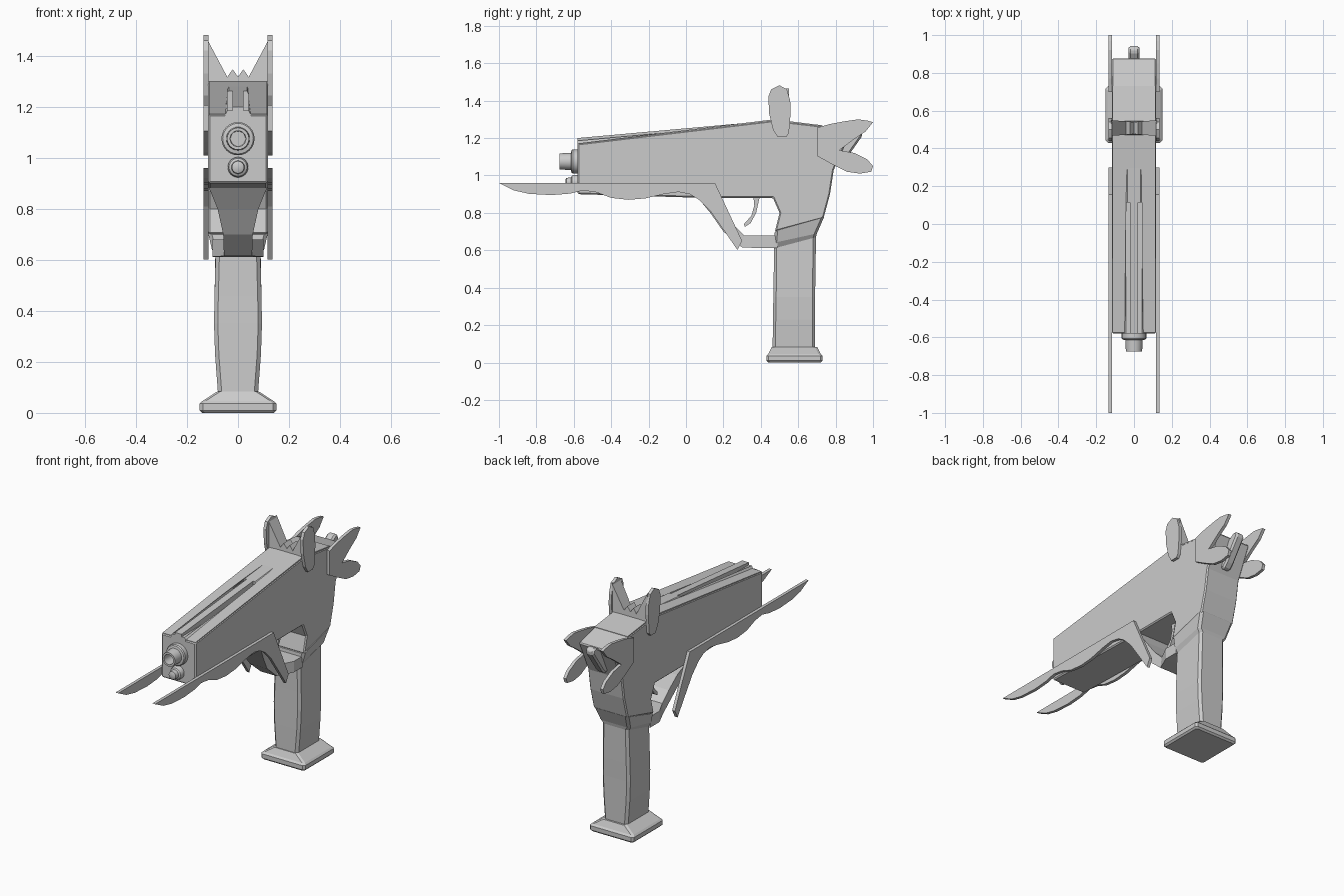
import bpy, bmesh, math
from mathutils import Matrix


def finish(name, bm, bevel=0.0):
    bmesh.ops.recalc_face_normals(bm, faces=bm.faces[:])
    me = bpy.data.meshes.new(name)
    bm.to_mesh(me)
    bm.free()
    ob = bpy.data.objects.new(name, me)
    bpy.context.collection.objects.link(ob)
    if bevel:
        m = ob.modifiers.new("edge_bevel", 'BEVEL')
        m.width = bevel
        m.segments = 1
        m.angle_limit = math.radians(40)
    return ob


def loft(name, rings, bevel=0.0):
    """Skin a row of equal-length closed rings and cap both ends."""
    bm = bmesh.new()
    vs = [[bm.verts.new(p) for p in r] for r in rings]
    n = len(vs[0])
    for a, b in zip(vs, vs[1:]):
        for i in range(n):
            j = (i + 1) % n
            bm.faces.new((a[i], a[j], b[j], b[i]))
    bm.faces.new(vs[0])
    bm.faces.new(vs[-1])
    return finish(name, bm, bevel)


def side_plate(name, pts, x0, x1, bevel=0.0):
    """Side profile (y, z) extruded along x."""
    return loft(name, [[(x, y, z) for y, z in pts] for x in (x0, x1)], bevel)


def rect(hw, y0, y1, z0, z1, c=0.015):
    """Chamfered horizontal section; z runs from z0 (front) to z1 (back)."""
    pts = [(-hw + c, y0), (hw - c, y0), (hw, y0 + c), (hw, y1 - c),
           (hw - c, y1), (-hw + c, y1), (-hw, y1 - c), (-hw, y0 + c)]
    return [(x, y, z0 + (z1 - z0) * (y - y0) / (y1 - y0)) for x, y in pts]


def lathe_y(name, prof, zc, n=24):
    """Turned part around the y axis from (radius, y) pairs."""
    ob = loft(name, [[(r * math.cos(2 * math.pi * i / n), y,
                       zc + r * math.sin(2 * math.pi * i / n))
                      for i in range(n)] for r, y in prof])
    bpy.context.view_layer.objects.active = ob
    ob.select_set(True)
    bpy.ops.object.shade_smooth_by_angle()
    ob.select_set(False)
    return ob


# main body with the trigger cut-out at its lower edge
body = side_plate("body", [
    (-0.58, 0.90), (-0.58, 1.17), (0.47, 1.295), (0.73, 1.265), (0.88, 1.225),
    (0.79, 1.03), (0.77, 0.90), (0.735, 0.77), (0.475, 0.70), (0.50, 0.80),
    (0.465, 0.88), (0.10, 0.88)], -0.117, 0.117, 0.007)

# raised sighting rib that fades into the body
rib = loft("top_rib", [
    [(-0.05, -0.58, 1.15), (0.05, -0.58, 1.15), (0.05, -0.58, 1.17),
     (0.035, -0.58, 1.2), (-0.035, -0.58, 1.2), (-0.05, -0.58, 1.17)],
    [(-0.05, 0.5, 1.27), (0.05, 0.5, 1.27), (0.05, 0.5, 1.292),
     (0.035, 0.5, 1.297), (-0.035, 0.5, 1.297), (-0.05, 0.5, 1.292)]])
top = loft("top_cover", [
    [(x, y, z - d) for x, d in ((-0.113, 0.03), (0.113, 0.03), (0.113, 0), (-0.113, 0))]
    for y, z in ((-0.575, 1.172), (0.47, 1.3), (0.73, 1.268))])

# two long grooves in the top
for s in (-1, 1):
    cut = side_plate("groove_cutter", [(-0.7, 1.185), (0.115, 1.185), (0.115, 1.4), (-0.7, 1.4)],
                     s * 0.022, s * 0.042)
    cut.hide_render = True
    cut.hide_set(True)
    for ob in (body, rib, top):
        m = ob.modifiers.new("groove", 'BOOLEAN')
        m.object = cut
        m.solver = 'EXACT'

# frame neck and grip
loft("grip", [
    rect(0.117, 0.475, 0.737, 0.70, 0.775),
    rect(0.103, 0.47, 0.70, 0.64, 0.69),
    rect(0.088, 0.47, 0.695, 0.61, 0.67),
    rect(0.092, 0.469, 0.692, 0.46, 0.46),
    rect(0.094, 0.467, 0.69, 0.35, 0.35),
    rect(0.09, 0.465, 0.69, 0.23, 0.23),
    rect(0.078, 0.463, 0.69, 0.07, 0.07)])

# flared foot of the grip
loft("grip_foot", [rect(hw, 0.58 - d, 0.58 + d, z, z, 0.012) for z, hw, d in (
    (0.0, 0.14, 0.14), (0.01, 0.15, 0.15), (0.036, 0.15, 0.15),
    (0.046, 0.14, 0.14), (0.083, 0.083, 0.122))])

# trigger guard strap: outer point, inner point, half width
guard = [((0.06, 0.885), (0.17, 0.885), 0.115), ((0.13, 0.80), (0.20, 0.82), 0.08),
         ((0.20, 0.70), (0.25, 0.74), 0.058), ((0.30, 0.615), (0.31, 0.68), 0.055),
         ((0.40, 0.612), (0.40, 0.68), 0.10), ((0.49, 0.612), (0.49, 0.68), 0.10)]
loft("trigger_guard", [[(-w, *o), (w, *o), (w, *i), (-w, *i)] for o, i, w in guard])

# trigger
side_plate("trigger", [(0.36, 0.89), (0.365, 0.84), (0.35, 0.785), (0.31, 0.74), (0.315, 0.725),
                       (0.345, 0.745), (0.375, 0.80), (0.395, 0.89)], -0.025, 0.025)

# hammer at the rear
side_plate("hammer", [(0.78, 1.06), (0.84, 1.2), (0.91, 1.245), (0.935, 1.24), (0.945, 1.215),
                      (0.85, 1.08), (0.82, 1.05)], -0.028, 0.028, 0.01)

# muzzle with bore, and the guide rod below
lathe_y("muzzle", [(0.065, -0.56), (0.065, -0.605), (0.06, -0.612), (0.046, -0.615), (0.043, -0.675),
                   (0.031, -0.675), (0.029, -0.59)], 1.075)
lathe_y("guide_rod", [(0.04, -0.56), (0.04, -0.60), (0.035, -0.61), (0.026, -0.615),
                      (0.024, -0.64), (0.012, -0.645)], 0.963)

# rear sight with a deep V between the ears
half = [(0.121, 1.465), (0.042, 1.317), (0.021, 1.347)]
sight = [(-0.121, 1.26)] + [(-x, z) for x, z in half] + [(0, 1.318)] + half[::-1] + [(0.121, 1.26)]
loft("rear_sight", [[(x, 0.508 + s * (0.032 + 0.08 * abs(x)), z) for x, z in sight] for s in (-1, 1)])

# flat ornamental plates, same on both sides
blade = [(-1.0, 0.96), (0.155, 0.96), (0.30, 0.65), (0.275, 0.602), (0.20, 0.71), (0.13, 0.81),
         (0.07, 0.87), (0.02, 0.90), (-0.04, 0.912), (-0.12, 0.90), (-0.22, 0.877), (-0.31, 0.87),
         (-0.40, 0.88), (-0.48, 0.91), (-0.55, 0.92), (-0.62, 0.903), (-0.72, 0.895),
         (-0.84, 0.902), (-0.92, 0.92)]
ear = [(0.44, 1.42), (0.455, 1.46), (0.485, 1.475), (0.50, 1.482), (0.54, 1.46), (0.557, 1.40),
       (0.56, 1.34), (0.55, 1.225), (0.535, 1.205), (0.49, 1.205), (0.465, 1.245), (0.445, 1.33)]
tail = [(0.70, 1.255), (0.77, 1.275), (0.85, 1.29), (0.92, 1.3), (0.97, 1.293), (1.0, 1.285),
        (0.96, 1.235), (0.90, 1.195), (0.82, 1.135), (0.90, 1.12), (0.97, 1.085), (1.0, 1.05),
        (0.99, 1.02), (0.93, 1.01), (0.86, 1.02), (0.78, 1.06), (0.70, 1.105)]
for label, s in (("left", -1), ("right", 1)):
    for name, pts in (("long_blade", blade), ("ear_plate", ear), ("rear_fin", tail)):
        side_plate(f"{name}_{label}", pts, s * 0.116, s * 0.135)
